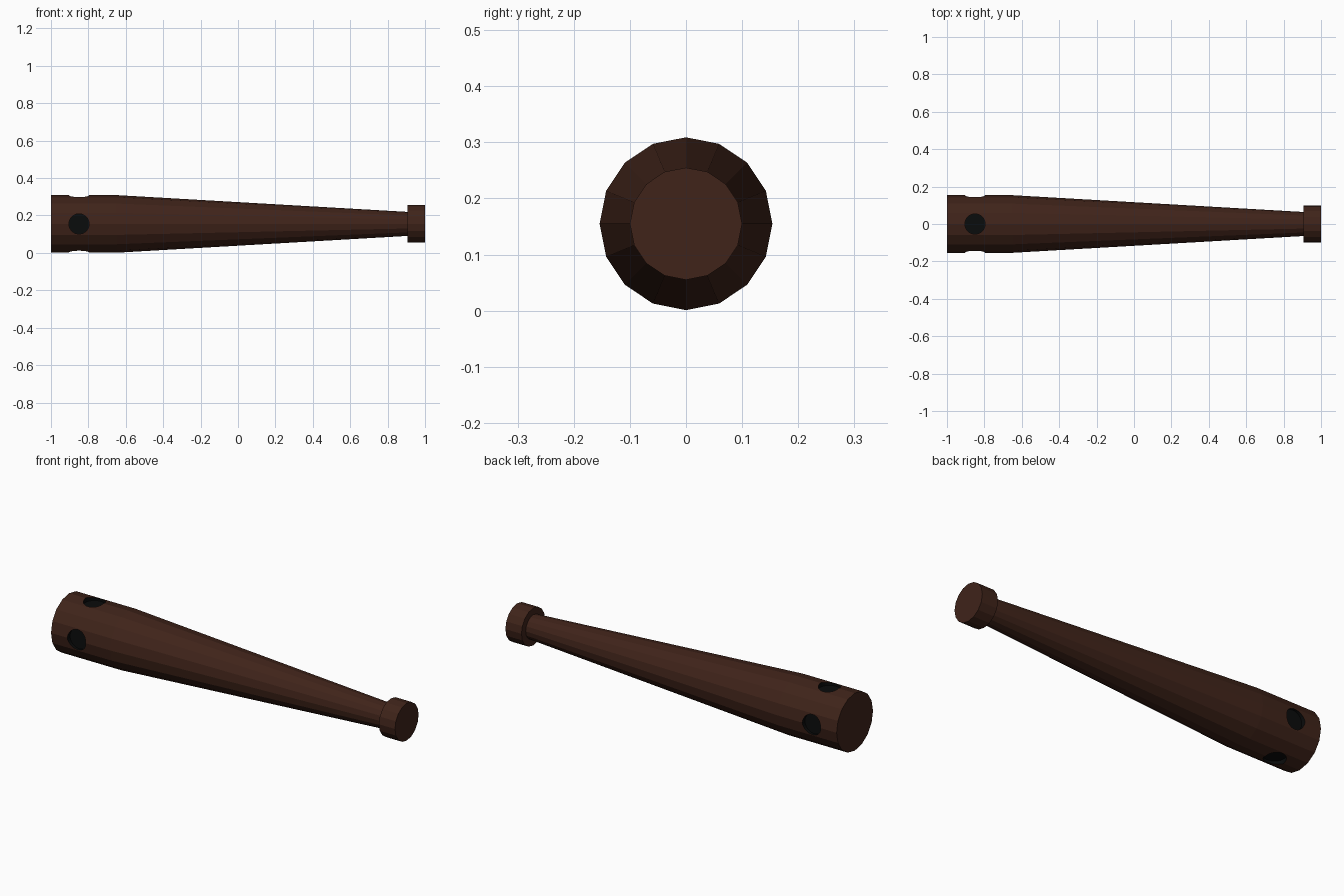
import bpy, bmesh
from math import sin, cos, pi
from mathutils import Matrix

if "Cube" in bpy.data.objects:
    bpy.data.objects.remove(bpy.data.objects["Cube"])

SIDES = 16
ZC = 0.155          # height of the long axis
HOLE_X = -0.85


def material(name, rgb):
    m = bpy.data.materials.new(name)
    m.diffuse_color = (*rgb, 1)
    m.use_nodes = True
    m.node_tree.nodes["Principled BSDF"].inputs["Base Color"].default_value = m.diffuse_color
    return m


wood = material("dark_wood", (0.05, 0.017, 0.010))
black = material("hole_black", (0.003, 0.0035, 0.0035))


def finish(name, bm, mats):
    bmesh.ops.recalc_face_normals(bm, faces=bm.faces)
    me = bpy.data.meshes.new(name)
    bm.to_mesh(me)
    bm.free()
    for m in mats:
        me.materials.append(m)
    ob = bpy.data.objects.new(name, me)
    bpy.context.collection.objects.link(ob)
    return ob


def turned(name, profile, mats):
    """Solid turned around the x axis from (x, radius) points."""
    bm = bmesh.new()
    rings = [[bm.verts.new((x, r * cos(2 * pi * i / SIDES), ZC + r * sin(2 * pi * i / SIDES)))
              for i in range(SIDES)] for x, r in profile]
    for a, b in zip(rings, rings[1:]):
        for i in range(SIDES):
            j = (i + 1) % SIDES
            bm.faces.new((a[i], a[j], b[j], b[i]))
    bm.faces.new(rings[0])
    bm.faces.new(rings[-1])
    return finish(name, bm, mats)


# Tapered barrel and grip, and the knob at the thin end
barrel = turned("barrel", [(-1, 0.154), (-0.65, 0.154), (0.91, 0.064)], [wood, black])
knob = turned("knob", [(0.905, 0.1), (1, 0.1)], [wood])

# Four blind holes around the thick end, black inside
bm = bmesh.new()
for k in range(4):
    place = (Matrix.Translation((HOLE_X, 0, ZC)) @ Matrix.Rotation(k * pi / 2, 4, 'X')
             @ Matrix.Translation((0, 0, 0.18)))
    bmesh.ops.create_cone(bm, cap_ends=True, segments=32, radius1=0.054,
                          radius2=0.054, depth=0.1, matrix=place)
for f in bm.faces:
    f.material_index = 1
cutter = finish("hole_cutter", bm, [wood, black])
cutter.hide_render = True

mod = barrel.modifiers.new("holes", 'BOOLEAN')
mod.operation = 'DIFFERENCE'
mod.solver = 'EXACT'
mod.object = cutter
bpy.context.view_layer.objects.active = barrel
bpy.ops.object.modifier_apply(modifier=mod.name)
bpy.data.objects.remove(cutter)
